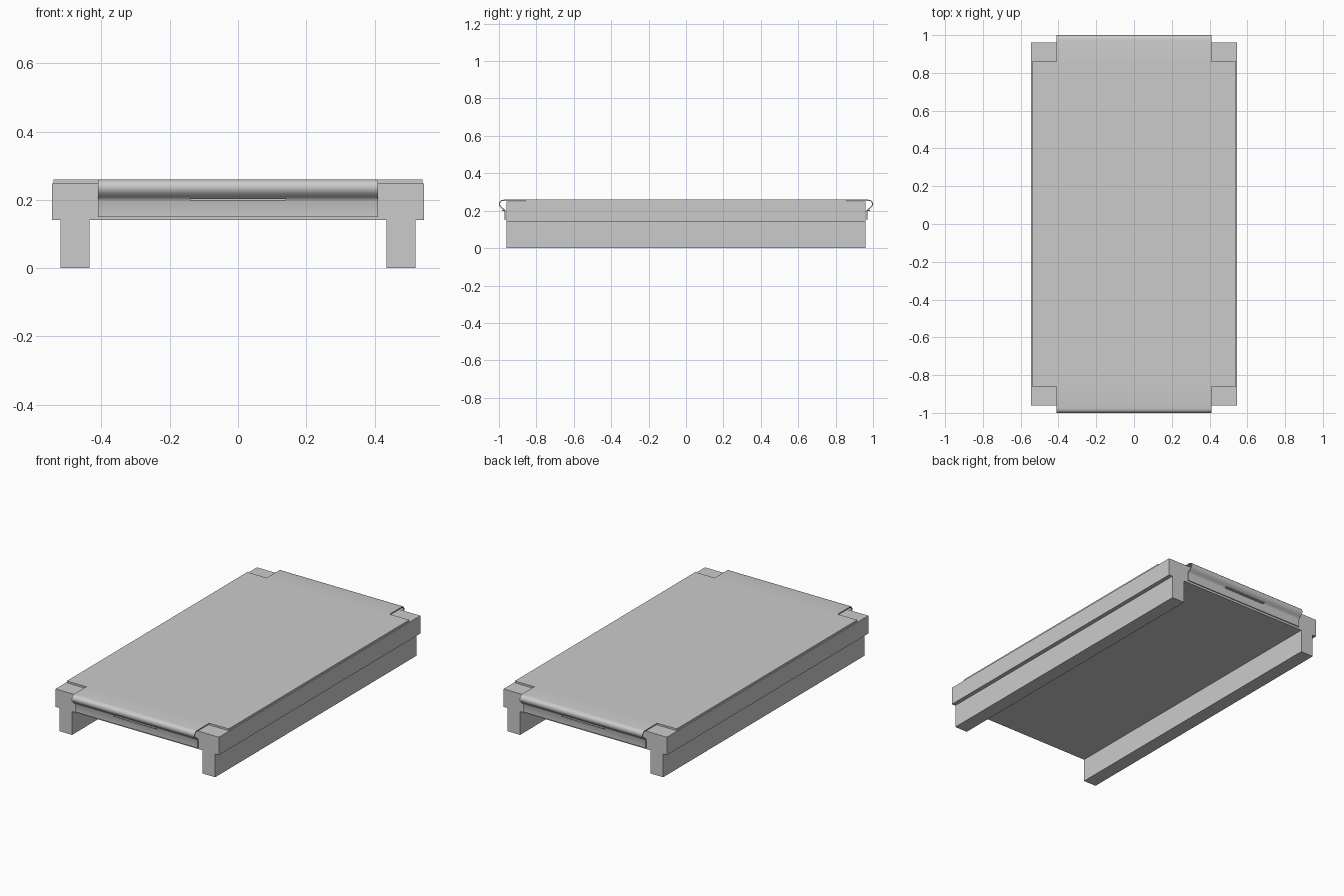
import bpy
import bmesh
from mathutils import Vector

cube = bpy.data.objects.get("Cube")
if cube:
    bpy.data.objects.remove(cube)

grey = bpy.data.materials.new("plain grey")
grey.use_nodes = True
colour = (0.6, 0.6, 0.6, 1)
grey.diffuse_color = colour
grey.node_tree.nodes["Principled BSDF"].inputs["Base Color"].default_value = colour


def add_object(name, bm):
    bmesh.ops.recalc_face_normals(bm, faces=bm.faces)
    mesh = bpy.data.meshes.new(name)
    bm.to_mesh(mesh)
    bm.free()
    mesh.materials.append(grey)
    obj = bpy.data.objects.new(name, mesh)
    bpy.context.collection.objects.link(obj)
    return obj


def box(name, low, high):
    low, high = Vector(low), Vector(high)
    bm = bmesh.new()
    bmesh.ops.create_cube(bm, size=1)
    bmesh.ops.scale(bm, vec=high - low, verts=bm.verts)
    bmesh.ops.translate(bm, vec=(low + high) / 2, verts=bm.verts)
    return add_object(name, bm)


def rolled_sheet(name, side):
    """Thin strip that rolls over the end of the bed and hangs down it."""
    path = [(0.85, 0.256), (0.975, 0.256), (0.987, 0.254), (0.994, 0.248),
            (0.997, 0.239), (0.996, 0.229), (0.99, 0.22), (0.979, 0.211),
            (0.971, 0.205), (0.967, 0.196), (0.967, 0.15)]
    points = [Vector(p) for p in path]
    half = 0.003
    outer, inner = [], []
    for i, p in enumerate(points):
        along = points[min(i + 1, len(points) - 1)] - points[max(i - 1, 0)]
        normal = Vector((-along.y, along.x)).normalized() * half
        outer.append(p + normal)
        inner.append(p - normal)
    rings = []
    bm = bmesh.new()
    for x in (-0.41, 0.41):
        rings.append([[bm.verts.new((x, side * p.x, p.y)) for p in line]
                      for line in (outer, inner)])
    (ao, ai), (bo, bi) = rings
    for i in range(len(points) - 1):
        j = i + 1
        for quad in ((ao[i], ao[j], bo[j], bo[i]), (ai[i], ai[j], bi[j], bi[i]),
                     (ao[i], ao[j], ai[j], ai[i]), (bo[i], bo[j], bi[j], bi[i])):
            bm.faces.new(quad)
    for i in (0, -1):
        bm.faces.new((ao[i], bo[i], bi[i], ai[i]))
    return add_object(name, bm)


# Bed and the two long rails it stands on
box("bed", (-0.545, -0.96, 0.14), (0.545, 0.96, 0.248))
for name, side in (("left", 1), ("right", -1)):
    xs = sorted((side * 0.435, side * 0.52))
    box(name + "_rail", (xs[0], -0.96, 0), (xs[1], 0.96, 0.14))

# Cover sheet with a rolled tongue and small pull tab at each end
box("cover_sheet", (-0.54, -0.86, 0.246), (0.54, 0.86, 0.259))
for name, side in (("front", -1), ("back", 1)):
    roll = rolled_sheet(name + "_rolled_sheet", side)
    bpy.ops.object.select_all(action="DESELECT")
    roll.select_set(True)
    bpy.context.view_layer.objects.active = roll
    bpy.ops.object.shade_smooth_by_angle(angle=0.7)
    ys = sorted((side * 0.965, side * 0.985))
    box(name + "_pull_tab", (-0.14, ys[0], 0.198), (0.14, ys[1], 0.203))
